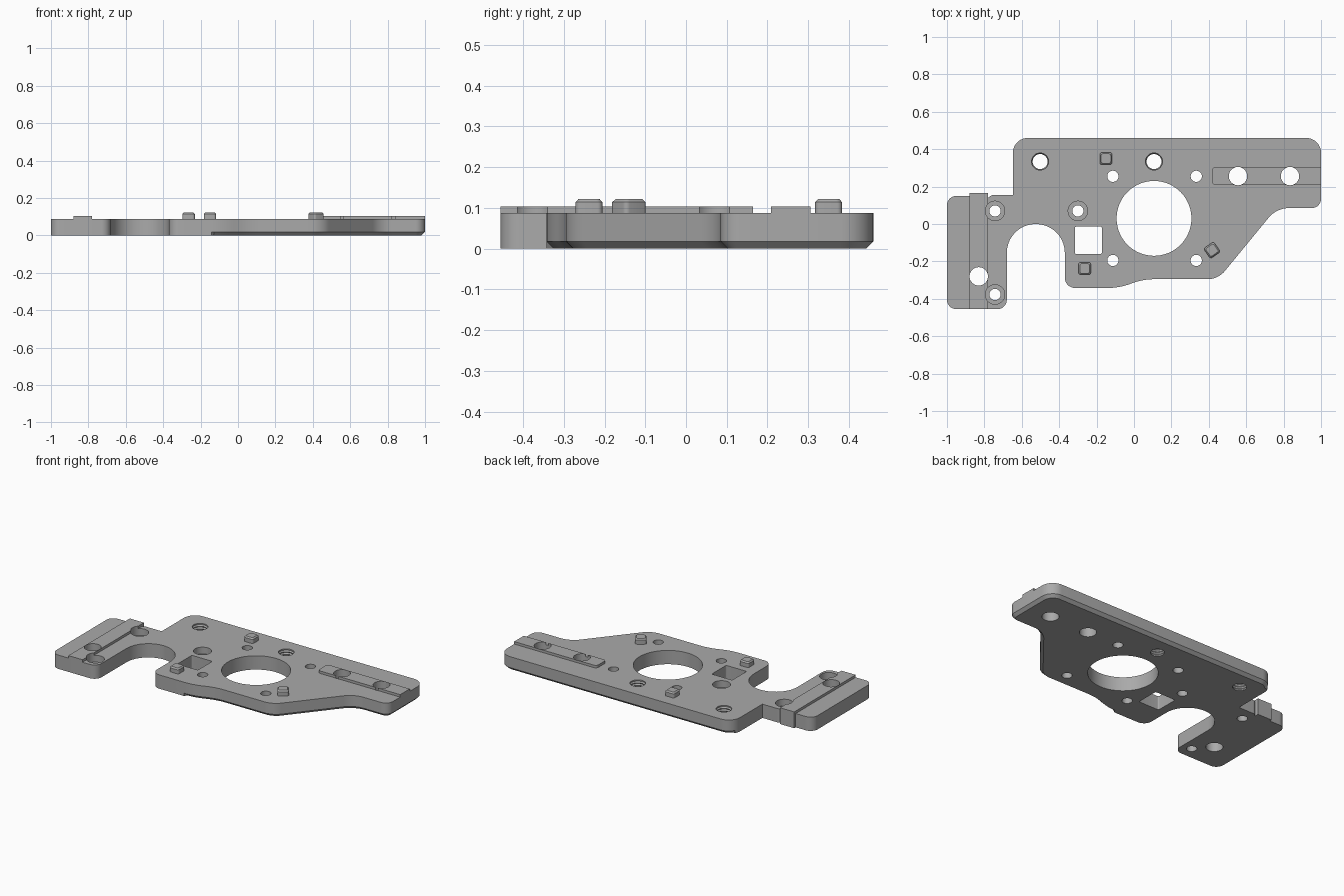
import bpy, bmesh, math
from mathutils import Vector, Matrix

if "Cube" in bpy.data.objects:
    bpy.data.objects.remove(bpy.data.objects["Cube"])

TOP, RIB_TOP, PIN_TOP, CHAMFER = 0.088, 0.104, 0.122, 0.018

grey = bpy.data.materials.new("machined grey")
grey.use_nodes = True
grey.diffuse_color = (0.4, 0.4, 0.4, 1)
grey.node_tree.nodes["Principled BSDF"].inputs["Base Color"].default_value = (0.4, 0.4, 0.4, 1)


def rounded(corners, steps=10):
    """Outline (counter-clockwise) from corners given as x, y, fillet radius."""
    out = []
    for i, (x, y, r) in enumerate(corners):
        p = Vector((x, y))
        if r == 0:
            out.append(p)
            continue
        a = (Vector(corners[i - 1][:2]) - p).normalized()
        b = (Vector(corners[(i + 1) % len(corners)][:2]) - p).normalized()
        half = a.angle(b) / 2
        centre = p + (a + b).normalized() * (r / math.sin(half))
        start = p + a * (r / math.tan(half)) - centre
        end = p + b * (r / math.tan(half)) - centre
        sweep = -start.angle_signed(end)
        for k in range(steps + 1):
            out.append(centre + Matrix.Rotation(sweep * k / steps, 2) @ start)
    return out


def inset(points, amount):
    """Move each point inward by amount(point)."""
    out = []
    for i, p in enumerate(points):
        t1 = (p - points[i - 1]).normalized()
        t2 = (points[(i + 1) % len(points)] - p).normalized()
        t = (t1 + t2).normalized()
        out.append(p + Vector((-t.y, t.x)) * amount(p) / max(t.dot(t1), 0.5))
    return out


def loft(bm, rings):
    """Closed solid through rings of (points, z), from the bottom up."""
    loops = [[bm.verts.new((p.x, p.y, z)) for p in pts] for pts, z in rings]
    n = len(loops[0])
    for low, high in zip(loops, loops[1:]):
        for i in range(n):
            j = (i + 1) % n
            bm.faces.new((low[i], low[j], high[j], high[i]))
    bm.faces.new(loops[0][::-1])
    bm.faces.new(loops[-1])


def circle(x, y, r, n=48):
    return [Vector((x + r * math.cos(a), y + r * math.sin(a)))
            for a in (math.tau * k / n for k in range(n))]


def rectangle(x0, x1, y0, y1, r=0.0):
    return rounded([(x0, y0, r), (x1, y0, r), (x1, y1, r), (x0, y1, r)], 6)


def finish(name, bm):
    mesh = bpy.data.meshes.new(name)
    bmesh.ops.remove_doubles(bm, verts=bm.verts, dist=1e-5)
    bmesh.ops.recalc_face_normals(bm, faces=bm.faces)
    bm.to_mesh(mesh)
    bm.free()
    mesh.materials.append(grey)
    obj = bpy.data.objects.new(name, mesh)
    bpy.context.collection.objects.link(obj)
    return obj


def solid(name, rings):
    bm = bmesh.new()
    loft(bm, rings)
    return finish(name, bm)


# Plate outline, with the arm, the round bay and the slanted front edge
outline = rounded([
    (-1, -0.455, 0.05), (-0.68, -0.455, 0.05),
    (-0.68, 0, 0.154), (-0.37, 0, 0.154),
    (-0.37, -0.342, 0.055), (-0.08, -0.342, 0.35), (0.05, -0.295, 0.35),
    (0.45, -0.295, 0.12), (0.762, 0.085, 0.14), (1, 0.085, 0.05),
    (1, 0.46, 0.08), (-0.648, 0.46, 0.08), (-0.648, 0.155, 0),
    (-0.76, 0.155, 0.02), (-0.78, 0.14, 0), (-0.78, 0.165, 0),
    (-0.88, 0.165, 0), (-0.88, 0.15, 0), (-1, 0.15, 0.05)])


# The lower edge is chamfered only along the front, left end and back
def chamfer(p):
    return CHAMFER if p.x > -0.13 or p.y > 0.42 else 0


plate = solid("base_plate", [(inset(outline, chamfer), 0), (outline, CHAMFER), (outline, TOP)])

# Raised locating ribs
arm_rib = solid("arm_rib", [(rectangle(-0.88, -0.78, -0.455, 0.165), z) for z in (TOP, RIB_TOP)])
rib_shape = rounded([(0.418, 0.208, 0.02), (1, 0.208, 0), (1, 0.305, 0), (0.418, 0.305, 0.02)])
end_rib = solid("end_rib", [(rib_shape, z) for z in (TOP, RIB_TOP)])

# Cutter holding every opening
bm = bmesh.new()
LOW, HIGH = -0.05, 0.15
plain_holes = [(0.107, 0.03, 0.2), (0.556, 0.256, 0.049), (0.834, 0.256, 0.049), (-0.83, -0.28, 0.049)]
plain_holes += [(x, y, 0.03) for x in (-0.113, 0.333) for y in (-0.195, 0.255)]
for x, y, r in plain_holes:
    n = 96 if r > 0.1 else 48
    loft(bm, [(circle(x, y, r, n), z) for z in (LOW, HIGH)])
for x, y in ((-0.743, 0.07), (-0.743, -0.377), (-0.3, 0.07)):      # counterbores
    loft(bm, [(circle(x, y, r), z) for r, z in
              ((0.03, LOW), (0.03, 0.045), (0.052, 0.045), (0.052, HIGH))])
for x, y in ((-0.502, 0.334), (0.107, 0.334)):                     # threaded holes
    turns = [(0.04 if k % 2 else 0.046, TOP * k / 11) for k in range(1, 11)]
    loft(bm, [(circle(x, y, r), z) for r, z in [(0.041, LOW)] + turns + [(0.041, HIGH)]])
loft(bm, [(rectangle(-0.316, -0.172, -0.16, -0.014, 0.008), z) for z in (LOW, HIGH)])
cutter = finish("hole_cutter", bm)
cutter.hide_render = True

for obj in (plate, arm_rib, end_rib):
    mod = obj.modifiers.new("holes", 'BOOLEAN')
    mod.operation, mod.solver, mod.object = 'DIFFERENCE', 'EXACT', cutter
    bpy.context.view_layer.objects.active = obj
    bpy.ops.object.modifier_apply(modifier=mod.name)
bpy.data.objects.remove(cutter)

# Square locating pins with chamfered tops
pins = []
for name, x, y, turn in (("back_pin", -0.15, 0.35, 0), ("front_pin", -0.264, -0.238, 0),
                         ("slanted_pin", 0.417, -0.14, 35)):
    wide = rectangle(-0.033, 0.033, -0.033, 0.033, 0.012)
    narrow = [p * 0.78 for p in wide]
    pin = solid(name, [(wide, TOP - 0.004), (wide, PIN_TOP - 0.008), (narrow, PIN_TOP)])
    pin.location = (x, y, 0)
    pin.rotation_euler.z = math.radians(turn)
    pins.append(pin)

# Smooth curved walls, crisp edges
bpy.ops.object.select_all(action='DESELECT')
for obj in [plate, arm_rib, end_rib] + pins:
    obj.select_set(True)
bpy.context.view_layer.objects.active = plate
bpy.ops.object.shade_smooth_by_angle(angle=math.radians(28))
